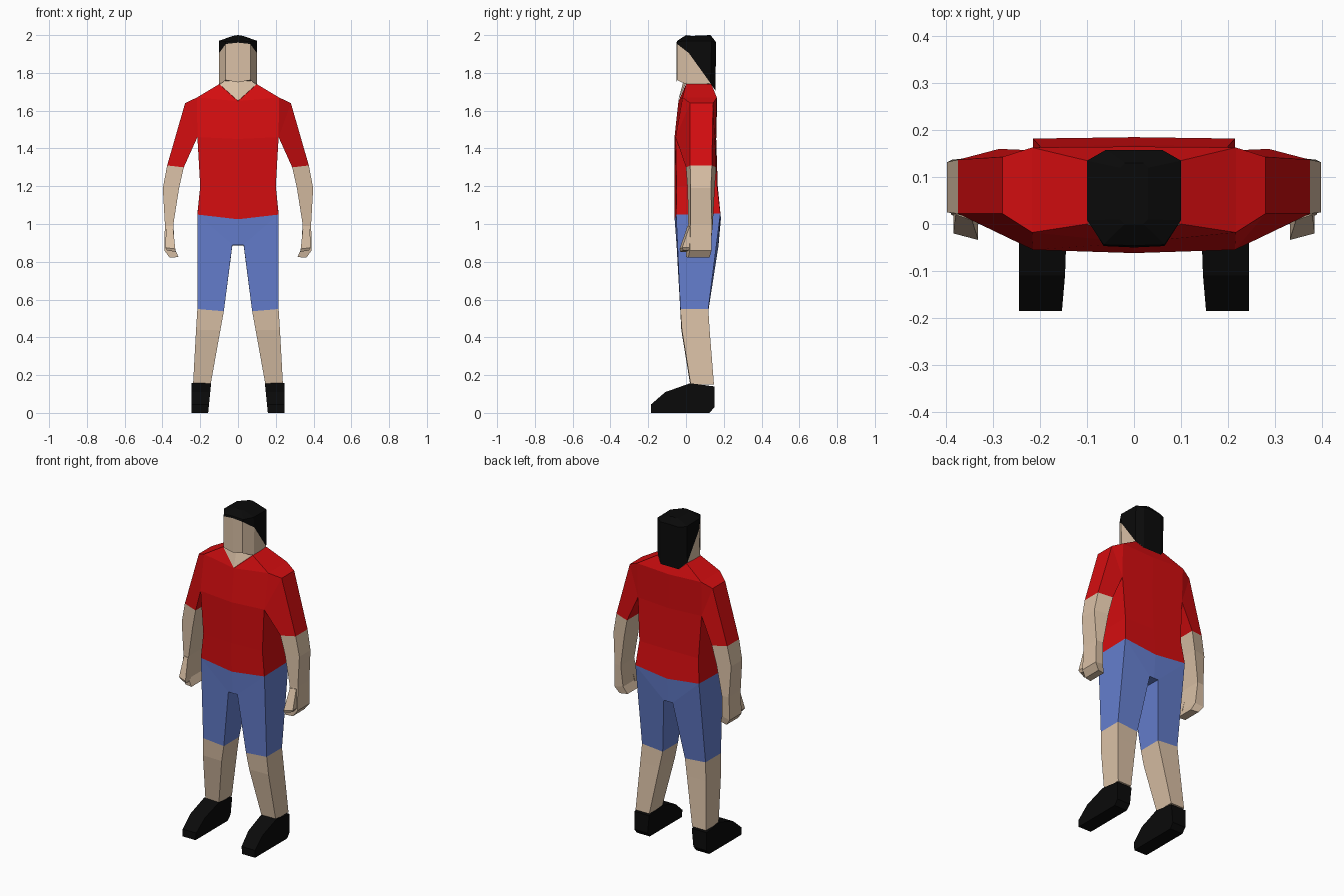
import bpy, bmesh

if "Cube" in bpy.data.objects:
    bpy.data.objects.remove(bpy.data.objects["Cube"], do_unlink=True)


def material(name, rgb):
    m = bpy.data.materials.new(name)
    m.use_nodes = True
    m.diffuse_color = (*rgb, 1)
    m.node_tree.nodes["Principled BSDF"].inputs["Base Color"].default_value = (*rgb, 1)
    return m


red = material("red cloth", (0.66, 0.004, 0.005))
blue = material("blue cloth", (0.13, 0.21, 0.62))
skin = material("skin", (0.70, 0.53, 0.38))
black = material("black", (0.003, 0.003, 0.003))


def finish(name, bm, mat):
    bmesh.ops.remove_doubles(bm, verts=bm.verts, dist=0.0005)
    bmesh.ops.recalc_face_normals(bm, faces=bm.faces)
    mesh = bpy.data.meshes.new(name)
    bm.to_mesh(mesh)
    bm.free()
    mesh.materials.append(mat)
    obj = bpy.data.objects.new(name, mesh)
    bpy.context.collection.objects.link(obj)


def loft(name, rings, mat, side=1):
    """Skin a stack of equal-length rings; side=-1 mirrors the part."""
    bm = bmesh.new()
    rows = [[bm.verts.new((x * side, y, z)) for x, y, z in r] for r in rings]
    n = len(rows[0])
    for a, b in zip(rows, rows[1:]):
        for i in range(n):
            j = (i + 1) % n
            bm.faces.new((a[i], a[j], b[j], b[i]))
    bm.faces.new(rows[0])
    bm.faces.new(rows[-1])
    finish(name, bm, mat)


def sym(half):
    """Mirror a half ring that runs from front centre to back centre."""
    return half + [(-x, y, z) for x, y, z in reversed(half) if x > 0]


def box_ring(inner, outer, inner_y, outer_y, z_in, z_out):
    """Four-cornered limb section with separate inner and outer edges."""
    return [(inner, inner_y[0], z_in), (outer, outer_y[0], z_out),
            (outer, outer_y[1], z_out), (inner, inner_y[1], z_in)]


# Shirt body
hem = sym([(0, -.06, 1.025), (.215, -.052, 1.05), (.215, .182, 1.055), (0, .185, 1.03)])
shoulder = [(0, -.04, 1.65), (.217, -.018, 1.67), (.217, .163, 1.67), (0, .165, 1.66)]
collar = sym([(0, -.04, 1.65), (.1, 0, 1.74), (.1, .135, 1.74), (0, .14, 1.725)])
loft("shirt", [
    hem,
    sym([(0, -.062, 1.2), (.2, -.05, 1.2), (.2, .165, 1.2), (0, .168, 1.2)]),
    sym([(0, -.062, 1.45), (.215, -.055, 1.46), (.215, .157, 1.46), (0, .16, 1.45)]),
    sym(shoulder), collar], red)

# Neck filling the V of the collar
loft("neck", [
    sym([(0, -.042, 1.652), (.098, -.002, 1.74), (.07, .12, 1.73), (0, .125, 1.72)]),
    sym([(0, -.01, 1.77), (.08, .01, 1.77), (.07, .12, 1.77), (0, .125, 1.77)])], skin)

# Head and hair share the hairline ring
hairline = sym([(0, -.05, 1.96), (.065, -.047, 1.953), (.1, .015, 1.905),
                (.1, .13, 1.745), (.06, .157, 1.705), (0, .157, 1.705)])
loft("head", [
    sym([(0, -.05, 1.75), (.065, -.047, 1.762), (.1, .01, 1.735),
         (.1, .13, 1.744), (.06, .157, 1.704), (0, .157, 1.704)]),
    hairline], skin)
loft("hair", [
    hairline,
    sym([(0, -.046, 1.97), (.065, -.044, 1.966), (.1, .008, 1.97),
         (.1, .135, 1.968), (.06, .158, 1.962), (0, .158, 1.964)]),
    sym([(0, 0, 2), (.02, 0, 1.997), (.03, .01, 1.995),
         (.03, .12, 1.995), (.02, .13, 1.997), (0, .13, 2)])], black)

# Seat of the shorts, narrowing to the crotch
crotch = sym([(0, -.05, .888), (.03, -.05, .89), (.03, .172, .885), (0, .172, .885)])
loft("shorts_seat", [hem, crotch], blue)

for side, word in ((1, "left"), (-1, "right")):
    # Sleeve from the armhole over the shoulder to the cuff
    cuff = box_ring(.287, .375, (0, .16), (.022, .137), 1.3, 1.31)
    armpit = ((.215, -.055, 1.46), (.215, .157, 1.46))
    loft(word + "_sleeve", [
        [armpit[0], shoulder[1], shoulder[2], armpit[1]],
        [armpit[0], (.28, .022, 1.64), (.28, .143, 1.64), armpit[1]],
        cuff], red, side)

    # Forearm and hand
    loft(word + "_forearm", [
        cuff,
        box_ring(.312, .398, (.008, .152), (.025, .132), 1.19, 1.19),
        box_ring(.342, .387, (.012, .142), (.025, .137), 1, 1),
        box_ring(.335, .39, (0, .13), (.02, .135), .87, .86),
        box_ring(.315, .362, (0, .115), (.012, .125), .825, .822)], skin, side)
    loft(word + "_thumb", [
        box_ring(.345, .38, (.008, .05), (.02, .05), .99, .99),
        box_ring(.332, .385, (-.034, .02), (-.02, .02), .868, .875),
        box_ring(.332, .375, (-.03, .02), (-.015, .02), .853, .86)], skin, side)

    # Shorts leg and bare lower leg
    knee = box_ring(.075, .215, (-.03, .118), (-.03, .118), .538, .55)
    loft(word + "_shorts_leg", [
        [crotch[1], hem[1], hem[2], crotch[2]], knee], blue, side)
    loft(word + "_lower_leg", [
        knee,
        box_ring(.093, .222, (-.025, .125), (-.022, .125), .44, .44),
        box_ring(.145, .238, (.022, .148), (.025, .148), .15, .15)], skin, side)

    # Shoe: side outline stretched across the foot
    outline = [(.15, .03), (.15, .14), (.022, .157), (-.11, .11),
               (-.185, .045), (-.185, 0), (.125, 0)]
    loft(word + "_shoe", [
        [(.158 - .1 * z, y, z) for y, z in outline],
        [(.245, y, z) for y, z in outline]], black, side)
